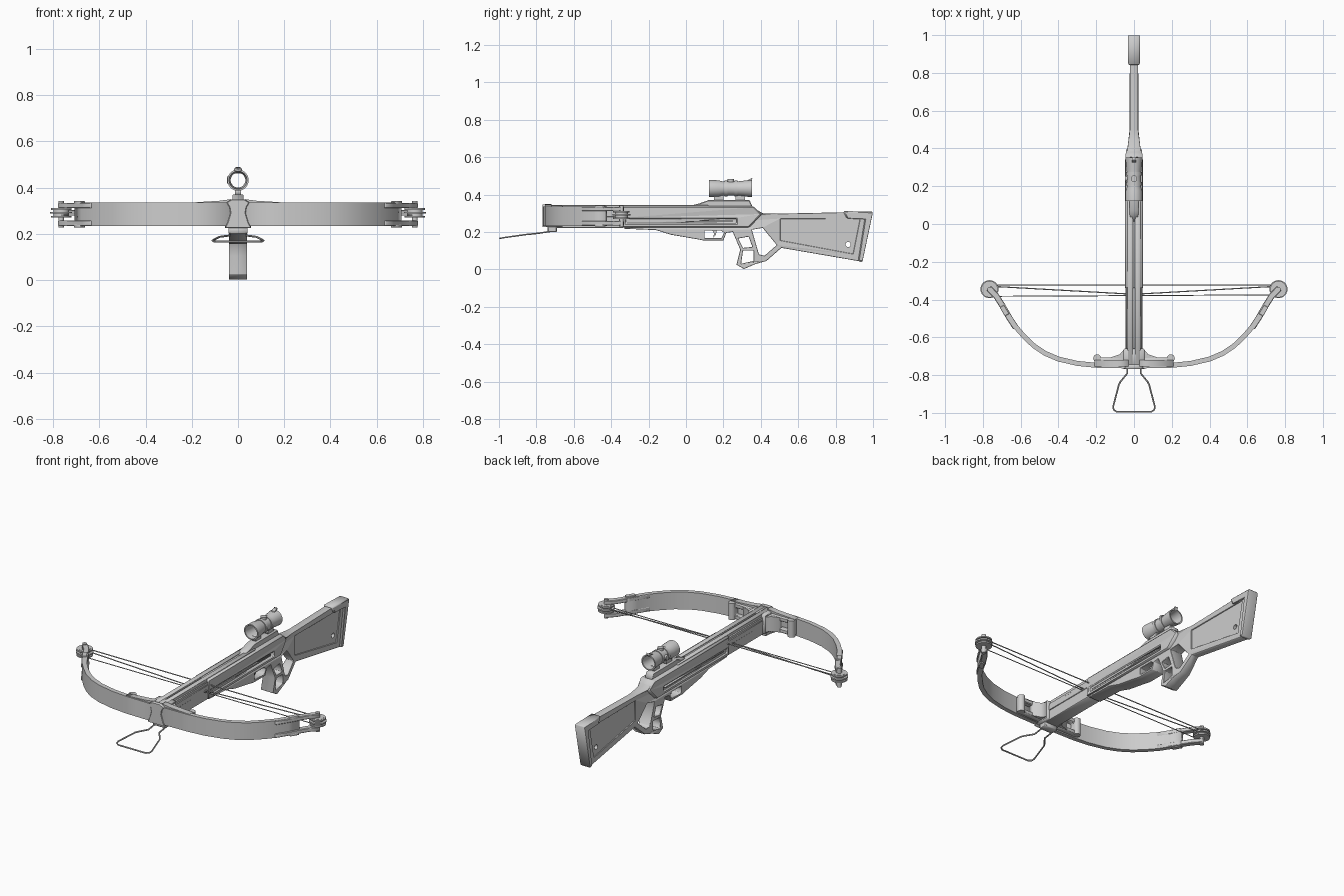
import bpy, bmesh, math
from mathutils import Vector

cube = bpy.data.objects.get("Cube")
if cube:
    bpy.data.objects.remove(cube, do_unlink=True)

grey = bpy.data.materials.new("light grey")
grey.use_nodes = True
COLOUR = (0.61, 0.61, 0.61, 1)
grey.diffuse_color = COLOUR
grey.node_tree.nodes["Principled BSDF"].inputs["Base Color"].default_value = COLOUR


def finish(name, mesh, smooth=False, bevel=0.0):
    mesh.materials.clear()
    mesh.materials.append(grey)
    ob = bpy.data.objects.new(name, mesh)
    bpy.context.collection.objects.link(ob)
    if bevel:
        mod = ob.modifiers.new("soft_edges", "BEVEL")
        mod.width, mod.segments = bevel, 1
        mod.limit_method, mod.angle_limit = "ANGLE", math.radians(40)
    if smooth:
        bpy.ops.object.select_all(action="DESELECT")
        ob.select_set(True)
        bpy.context.view_layer.objects.active = ob
        bpy.ops.object.shade_smooth_by_angle(angle=math.radians(40))
    return ob


def curve_mesh(name, loops, cyclic, **settings):
    """Turn polylines into a mesh through a curve with the given settings."""
    cu = bpy.data.curves.new(name + "_path", "CURVE")
    for key, value in settings.items():
        setattr(cu, key, value)
    for loop in loops:
        sp = cu.splines.new("POLY")
        sp.points.add(len(loop) - 1)
        for p, co in zip(sp.points, loop):
            p.co = (*co, 0, 1) if len(co) == 2 else (*co, 1)
        sp.use_cyclic_u = cyclic
    ob = bpy.data.objects.new(name + "_path", cu)
    bpy.context.collection.objects.link(ob)
    bpy.context.view_layer.update()
    deps = bpy.context.evaluated_depsgraph_get()
    mesh = bpy.data.meshes.new_from_object(ob.evaluated_get(deps))
    bpy.data.objects.remove(ob)
    return mesh


def plate(name, loops, lo, hi, axis="x", bevel=0.0, width=None):
    """Extrude an outline with holes along an axis from lo to hi."""
    mesh = curve_mesh(name, loops, True, dimensions="2D", fill_mode="BOTH", extrude=(hi - lo) / 2)
    mid = (lo + hi) / 2
    for v in mesh.vertices:
        a, b, d = v.co
        d += mid
        if width:
            d *= width(a)
        v.co = {"x": (d, a, b), "y": (a, d, b), "z": (a, b, d)}[axis]
    bm = bmesh.new()
    bm.from_mesh(mesh)
    bmesh.ops.remove_doubles(bm, verts=bm.verts, dist=0.0001)
    bmesh.ops.recalc_face_normals(bm, faces=bm.faces)
    bm.to_mesh(mesh)
    bm.free()
    return finish(name, mesh, bevel=bevel)


def rect(a0, a1, b0, b1):
    return [(a0, b0), (a1, b0), (a1, b1), (a0, b1)]


def circle(a, b, r, n=16):
    return [(a + r * math.cos(math.tau * i / n), b + r * math.sin(math.tau * i / n)) for i in range(n)]


def box(name, x, y, z, bevel=0.0):
    return plate(name, [rect(*y, *z)], *x, bevel=bevel)


def wire(name, points, radius):
    mesh = curve_mesh(name, [points], False, dimensions="3D", bevel_depth=radius,
                      bevel_resolution=1, use_fill_caps=True)
    return finish(name, mesh, smooth=True)


def lathe_y(name, profile, z, n=24):
    """Spin a closed (y, radius) profile about a line along y."""
    bm = bmesh.new()
    rings = [[bm.verts.new((r * math.cos(math.tau * i / n), y, z + r * math.sin(math.tau * i / n)))
              for i in range(n)] for y, r in profile]
    for k, ring in enumerate(rings):
        nxt = rings[(k + 1) % len(rings)]
        for i in range(n):
            j = (i + 1) % n
            bm.faces.new((ring[i], ring[j], nxt[j], nxt[i]))
    bmesh.ops.recalc_face_normals(bm, faces=bm.faces)
    mesh = bpy.data.meshes.new(name)
    bm.to_mesh(mesh)
    bm.free()
    return finish(name, mesh, smooth=True)


def stock_width(y):
    t = min(max((y - 0.36) / 0.14, 0), 1)
    return 1 - 0.45 * t


# Stock, thumbhole grip and trigger guard in one outline
panel = [(0.505, 0.27), (0.93, 0.268), (0.893, 0.083), (0.505, 0.155)]
outline = [(-0.33, 0.217), (-0.16, 0.21), (-0.08, 0.185), (0.05, 0.163), (0.09, 0.155),
           (0.2, 0.155), (0.215, 0.195), (0.25, 0.2), (0.29, 0.105), (0.27, 0.025),
           (0.31, 0.002), (0.37, 0.028), (0.43, 0.045), (0.51, 0.115), (0.935, 0.042),
           (0.985, 0.3), (0.84, 0.305), (0.5, 0.298), (0.41, 0.3), (0.36, 0.33), (-0.33, 0.33)]
thumbhole = [(0.352, 0.212), (0.41, 0.222), (0.485, 0.13), (0.42, 0.073), (0.39, 0.08)]
grip_holes = [[(0.28, 0.165), (0.335, 0.175), (0.355, 0.12), (0.305, 0.115)],
              [(0.305, 0.1), (0.362, 0.1), (0.362, 0.045), (0.295, 0.03)]]
guard_hole = [(0.1, 0.168), (0.19, 0.168), (0.203, 0.195), (0.19, 0.207), (0.1, 0.207)]
plate("stock", [outline, panel, thumbhole, guard_hole] + grip_holes, -0.04, 0.04,
      bevel=0.004, width=stock_width)
plate("stock_panel", [panel, circle(0.867, 0.133, 0.014)], -0.017, 0.017)
plate("butt_pad", [[(0.84, 0.312), (0.86, 0.272), (0.955, 0.268), (0.92, 0.045), (0.943, 0.038),
                    (1.0, 0.308)]], -0.032, 0.032, bevel=0.006)
plate("trigger", [[(0.14, 0.21), (0.165, 0.21), (0.16, 0.185), (0.145, 0.17), (0.15, 0.19)]], -0.008, 0.008)

# Receiver with a long side slot, and the rails towards the bow
plate("receiver", [[(-0.34, 0.225), (0.34, 0.225), (0.405, 0.295), (0.36, 0.338), (-0.34, 0.338)],
                   rect(-0.32, 0.27, 0.247, 0.27)], -0.047, 0.047, bevel=0.006, width=stock_width)
box("slot_bar", (-0.043, 0.043), (-0.3, 0.25), (0.255, 0.262))
box("barrel", (-0.04, 0.04), (-0.74, -0.33), (0.222, 0.325), 0.006)
for side, s in (("left", 1), ("right", -1)):
    a, b = sorted((s * 0.006, s * 0.034))
    box(side + "_rail", (a, b), (-0.75, 0.12), (0.32, 0.344), 0.003)
    a, b = sorted((s * 0.036, s * 0.044))
    box(side + "_barrel_rib", (a, b), (-0.66, -0.33), (0.28, 0.31), 0.002)

# Scope with its mount and adjusters
lathe_y("scope_tube", [(0.122, 0.046), (0.175, 0.044), (0.195, 0.038), (0.275, 0.038), (0.29, 0.04),
                       (0.352, 0.046), (0.352, 0.039), (0.28, 0.032), (0.19, 0.032), (0.122, 0.039)], 0.432)
for y in (0.205, 0.258):
    lathe_y("scope_ring", [(y, 0.042), (y + 0.017, 0.042), (y + 0.017, 0.033), (y, 0.033)], 0.432)
plate("scope_top_knob", [circle(0, 0.24, 0.017)], 0.462, 0.482, axis="z")
plate("scope_side_knob", [circle(0.24, 0.432, 0.015)], -0.047, -0.033)
plate("scope_rear_tab", [[(0.325, 0.475), (0.355, 0.49), (0.352, 0.47)]], -0.01, 0.01)
plate("scope_base", [[(0.0, 0.335), (0.07, 0.352), (0.12, 0.37), (0.34, 0.37), (0.355, 0.335)]],
      -0.024, 0.024, bevel=0.004)
for y in (0.15, 0.265):
    box("scope_foot", (-0.012, 0.012), (y, y + 0.05), (0.365, 0.398))

# Bow limbs
limb_path = [(0, -0.752), (0.2, -0.748), (0.3, -0.738), (0.4, -0.715), (0.47, -0.685), (0.53, -0.645),
             (0.585, -0.592), (0.63, -0.54), (0.665, -0.485), (0.695, -0.428)]
tip_path = [(0.625, -0.55), (0.66, -0.497), (0.695, -0.435), (0.73, -0.38), (0.768, -0.34)]


def ribbon(path, half):
    """Closed outline of a path widened to both sides."""
    near, far = [], []
    for i, p in enumerate(path):
        d = Vector(path[min(i + 1, len(path) - 1)]) - Vector(path[max(i - 1, 0)])
        n = Vector((-d.y, d.x)).normalized() * half
        near.append(tuple(Vector(p) + n))
        far.append(tuple(Vector(p) - n))
    return near + far[::-1]


def flip(points, s):
    return [(s * p[0], *p[1:]) for p in points]


for side, s in (("left", 1), ("right", -1)):
    plate(side + "_limb", [flip(ribbon(limb_path, 0.013), s)], 0.233, 0.335, axis="z")
    # Forked limb tip with small clamp pads
    for label, z0, z1 in (("lower", 0.234, 0.258), ("upper", 0.311, 0.334)):
        plate(f"{side}_{label}_fork", [flip(ribbon(tip_path, 0.016), s)], z0, z1, axis="z", bevel=0.003)
    for label, z0, z1 in (("lower", 0.228, 0.24), ("upper", 0.328, 0.341)):
        plate(f"{side}_{label}_clamp_pad", [flip(ribbon([(0.672, -0.482), (0.7, -0.435)], 0.013), s)],
              z0, z1, axis="z", bevel=0.002)
    # Pulley wheel between the fork prongs
    hub = (s * 0.765, -0.345)
    for label, r, z0, z1 in (("axle", 0.012, 0.228, 0.341), ("hub", 0.034, 0.27, 0.312),
                             ("wheel_low", 0.044, 0.27, 0.278), ("wheel_mid", 0.048, 0.287, 0.295),
                             ("wheel_high", 0.044, 0.303, 0.311)):
        plate(side + "_pulley_" + label, [circle(*hub, r, 24)], z0, z1, axis="z")
    # Limb pocket behind the bow
    frame = [flip(rect(0.04, 0.21, 0.238, 0.33), s), flip(rect(0.085, 0.175, 0.262, 0.306), s)]
    plate(side + "_pocket_frame", frame, -0.74, -0.708, axis="y", bevel=0.004)
    plate(side + "_pocket_post", [circle(s * 0.195, -0.711, 0.021)], 0.236, 0.334, axis="z")
    brace = [(0.05, -0.66), (0.075, -0.69), (0.12, -0.705), (0.12, -0.73), (0.04, -0.73)]
    plate(side + "_pocket_brace", [flip(brace, s)], 0.24, 0.328, axis="z")
    arm = [(0.03, 0.332), (0.03, 0.35), (0.08, 0.343), (0.21, 0.335), (0.21, 0.331)]
    plate(side + "_riser_arm", [flip(arm, s)], -0.755, -0.72, axis="y")

# Riser at the centre of the bow
waist = [(0.058, 0.226), (0.045, 0.25), (0.033, 0.29), (0.037, 0.315), (0.05, 0.336), (0.03, 0.348)]
plate("riser_face", [waist + flip(waist[::-1], -1)], -0.768, -0.745, axis="y", bevel=0.003)
box("riser_block", (-0.056, 0.056), (-0.755, -0.66), (0.226, 0.342), 0.006)

# Foot stirrup and its clamp
half = [(0.035, -0.69, 0.208), (0.035, -0.79, 0.193), (0.072, -0.835, 0.188), (0.08, -0.85, 0.187),
        (0.11, -0.965, 0.171), (0.108, -0.983, 0.168), (0.09, -0.995, 0.166)]
wire("stirrup", half + flip(half[::-1], -1), 0.0045)
box("stirrup_clamp", (-0.042, 0.042), (-0.74, -0.69), (0.2, 0.23), 0.004)

# String and crossing cables
wire("bow_string", [(-0.765, -0.322, 0.3), (0.765, -0.322, 0.3)], 0.003)
wire("front_cable", [(-0.765, -0.383, 0.281), (0.765, -0.375, 0.281)], 0.0025)
for side, s in (("left", 1), ("right", -1)):
    wire(side + "_cable", [(s * 0.75, -0.33, 0.29), (0, -0.372, 0.285)], 0.003)
